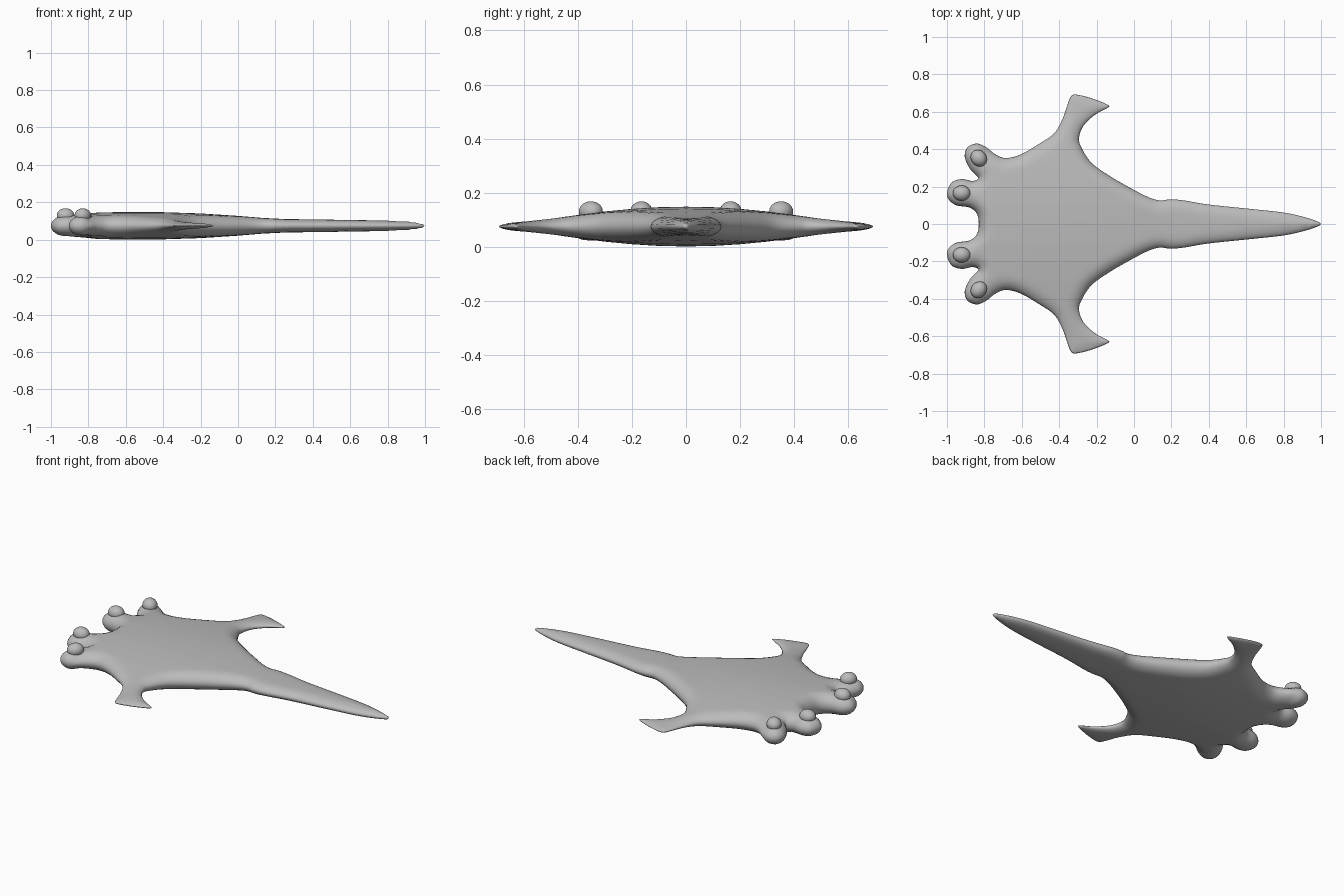
import bpy, math
from mathutils import Vector, kdtree
from mathutils.geometry import delaunay_2d_cdt

if "Cube" in bpy.data.objects:
    bpy.data.objects.remove(bpy.data.objects["Cube"])

MID, ROUND = 0.0745, 0.07

skin = bpy.data.materials.new("grey skin")
skin.diffuse_color = (0.5, 0.5, 0.5, 1)
skin.use_nodes = True
skin.node_tree.nodes["Principled BSDF"].inputs["Base Color"].default_value = skin.diffuse_color

# Half outline, from the nose notch around the lobes and fin to the tail tip
half = [(-.83, 0), (-.84, .055), (-.88, .088), (-.95, .1), (-.99, .13), (-1, .168),
        (-.975, .222), (-.92, .24), (-.865, .23), (-.832, .242), (-.85, .265), (-.88, .3),
        (-.905, .36), (-.89, .41), (-.84, .43), (-.79, .41), (-.745, .375), (-.69, .353),
        (-.61, .37), (-.505, .43), (-.425, .487), (-.38, .567), (-.355, .64),
        (-.337, .682), (-.31, .692), (-.23, .673), (-.14, .637), (-.14, .622),
        (-.21, .583), (-.27, .525), (-.293, .465), (-.285, .417), (-.23, .33),
        (-.13, .257), (0, .182), (.085, .14), (.14, .126), (.19, .131), (.26, .127),
        (.4, .104), (.62, .081), (.8, .061), (.91, .037), (.98, .014), (1, 0)]


def spline(points, steps):
    """Closed smooth curve through the points."""
    n, out = len(points), []
    for i in range(n):
        a, b, c, d = (Vector(points[(i + k) % n]) for k in (-1, 0, 1, 2))
        size = max(1, min(steps, math.ceil((c - b).length / 0.012)))
        for s in range(size):
            t = s / size
            out.append(0.5 * (2 * b + (c - a) * t + (2 * a - 5 * b + 4 * c - d) * t * t
                              + (3 * b - a - 3 * c + d) * t ** 3))
    return out


def ramp(table, v):
    """Piecewise linear lookup."""
    for (a, fa), (b, fb) in zip(table, table[1:]):
        if v <= b:
            return fa + (fb - fa) * max(0, v - a) / (b - a)
    return table[-1][1]


ALONG = [(-1, .055), (-.9, .062), (-.75, .071), (-.6, .0735), (-.4, .0725), (-.2, .066),
         (0, .053), (.13, .042), (.25, .036), (.6, .031), (.9, .026), (1, .02)]
ACROSS = [(0, 1), (.1, .975), (.2, .89), (.3, .76), (.4, .59), (.5, .42), (.6, .27), (.7, .16)]


def thickness(x, y):
    t = ramp(ALONG, x) * ramp(ACROSS, abs(y))
    lobe = ramp([(-.82, .052), (-.68, 0)], x)
    return max(t, lobe)


outline = spline(half + [(x, -y) for x, y in half[-2:0:-1]], 12)
n = len(outline)

# Distance to the edge, from a finely sampled outline
samples = [outline[i].lerp(outline[(i + 1) % n], k / 8) for i in range(n) for k in range(8)]
tree = kdtree.KDTree(len(samples))
for i, p in enumerate(samples):
    tree.insert((p.x, p.y, 0), i)
tree.balance()


def edge_distance(p):
    return tree.find((p.x, p.y, 0))[2]


def inside(p):
    hit = False
    for i in range(n):
        a, b = outline[i - 1], outline[i]
        if (a.y > p.y) != (b.y > p.y) and p.x < a.x + (b.x - a.x) * (p.y - a.y) / (b.y - a.y):
            hit = not hit
    return hit


# Inner points: inset rings for the rounded rim, then a regular grid
inner = []
for k in range(1, 6):
    d = ROUND * (1 - math.cos(math.radians(k * 15)))
    for i in range(n):
        if k > 3 and i % 2:
            continue
        tangent = (outline[(i + 1) % n] - outline[i - 1]).normalized()
        p = outline[i] + Vector((tangent.y, -tangent.x)) * d
        if edge_distance(p) > 0.95 * d and inside(p):
            inner.append(p)
for i in range(-40, 41):
    for j in range(-28, 29):
        p = Vector((i * .025, j * .025))
        if edge_distance(p) > 0.058 and inside(p):
            inner.append(p)

flat, _, tris, source, _, _ = delaunay_2d_cdt(
    outline + inner, [(i, (i + 1) % n) for i in range(n)], [list(range(n))], 1, 1e-5)
rim = [any(s < n for s in src) for src in source]


def height(p):
    t = min(1, edge_distance(p) / ROUND)
    return thickness(p.x, p.y) * math.sqrt(1 - (1 - t) ** 2)


# Body: upper and lower skins sharing the rim
verts, faces, lower = [], [], []
for p in flat:
    verts.append((p.x, p.y, MID + height(p)))
for i, p in enumerate(flat):
    if rim[i]:
        verts[i] = (p.x, p.y, MID)
        lower.append(i)
    else:
        lower.append(len(verts))
        verts.append((p.x, p.y, MID - height(p)))
for t in tris:
    if all(rim[i] for i in t):
        continue
    faces.append(tuple(t))
    faces.append(tuple(lower[i] for i in reversed(t)))
mesh = bpy.data.meshes.new("body")
mesh.from_pydata(verts, [], faces)
mesh.validate()
mesh.shade_smooth()
mesh.materials.append(skin)
bpy.context.collection.objects.link(bpy.data.objects.new("body", mesh))

# Eyes: low domes on the four front lobes
for side, label in ((1, "left"), (-1, "right")):
    for name, x, y, turn in (("inner_eye", -.922, .165, 0), ("outer_eye", -.83, .352, -50)):
        bpy.ops.mesh.primitive_uv_sphere_add(
            segments=24, ring_count=14, radius=1, location=(x, side * y, .13),
            scale=(.047, .041, .038), rotation=(0, 0, side * math.radians(turn)))
        eye = bpy.context.object
        eye.name = label + "_" + name
        eye.data.materials.append(skin)
        bpy.ops.object.shade_smooth()
